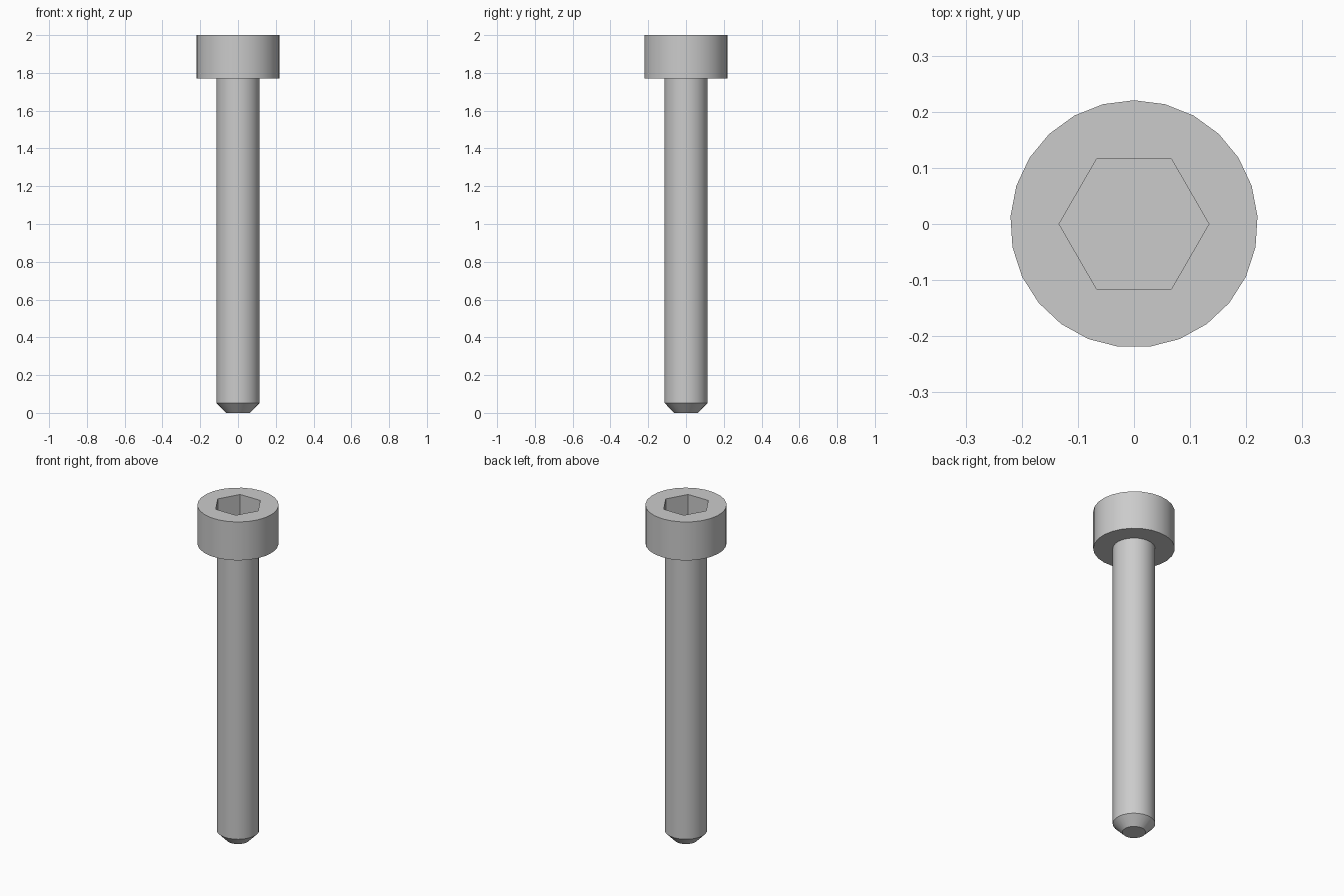
import bpy, bmesh
from math import cos, sin, pi, radians

cube = bpy.data.objects.get("Cube")
if cube:
    bpy.data.objects.remove(cube, do_unlink=True)

SIDES = 25
HEAD_R, SHANK_R, TIP_R, SOCKET_R = 0.2205, 0.115, 0.063, 0.1335
TOP_Z, HEAD_Z, CHAMFER_Z, SOCKET_Z = 2.0, 1.77, 0.053, 1.86

steel = bpy.data.materials.new("grey steel")
steel.use_nodes = True
colour = (0.6, 0.6, 0.6, 1)
steel.diffuse_color = colour
steel.node_tree.nodes["Principled BSDF"].inputs["Base Color"].default_value = colour


def ring(bm, radius, z, sides=SIDES, start=pi / 2):
    """Closed loop of edges around the z axis."""
    verts = [bm.verts.new((radius * cos(start + 2 * pi * i / sides),
                           radius * sin(start + 2 * pi * i / sides), z))
             for i in range(sides)]
    return [bm.edges.new((verts[i - 1], verts[i])) for i in range(sides)]


def cap(bm, edges):
    bmesh.ops.contextual_create(bm, geom=edges)


def skin(bm, rings):
    for a, b in zip(rings, rings[1:]):
        bmesh.ops.bridge_loops(bm, edges=a + b)


def finish(bm, name):
    bmesh.ops.recalc_face_normals(bm, faces=bm.faces)
    mesh = bpy.data.meshes.new(name)
    bm.to_mesh(mesh)
    bm.free()
    mesh.materials.append(steel)
    obj = bpy.data.objects.new(name, mesh)
    bpy.context.collection.objects.link(obj)
    bpy.ops.object.select_all(action="DESELECT")
    obj.select_set(True)
    bpy.context.view_layer.objects.active = obj
    bpy.ops.object.shade_smooth_by_angle(angle=radians(30))


# Head: cylinder with a hexagonal socket sunk into its top
bm = bmesh.new()
head = [ring(bm, SHANK_R, HEAD_Z), ring(bm, HEAD_R, HEAD_Z), ring(bm, HEAD_R, TOP_Z),
        ring(bm, SOCKET_R, TOP_Z, 6, 0), ring(bm, SOCKET_R, SOCKET_Z, 6, 0)]
skin(bm, head)
cap(bm, head[0])
cap(bm, head[-1])
finish(bm, "screw_head")

# Shank: long plain cylinder with a chamfered tip
bm = bmesh.new()
shank = [ring(bm, TIP_R, 0), ring(bm, SHANK_R, CHAMFER_Z), ring(bm, SHANK_R, HEAD_Z)]
skin(bm, shank)
cap(bm, shank[0])
finish(bm, "screw_shank")
